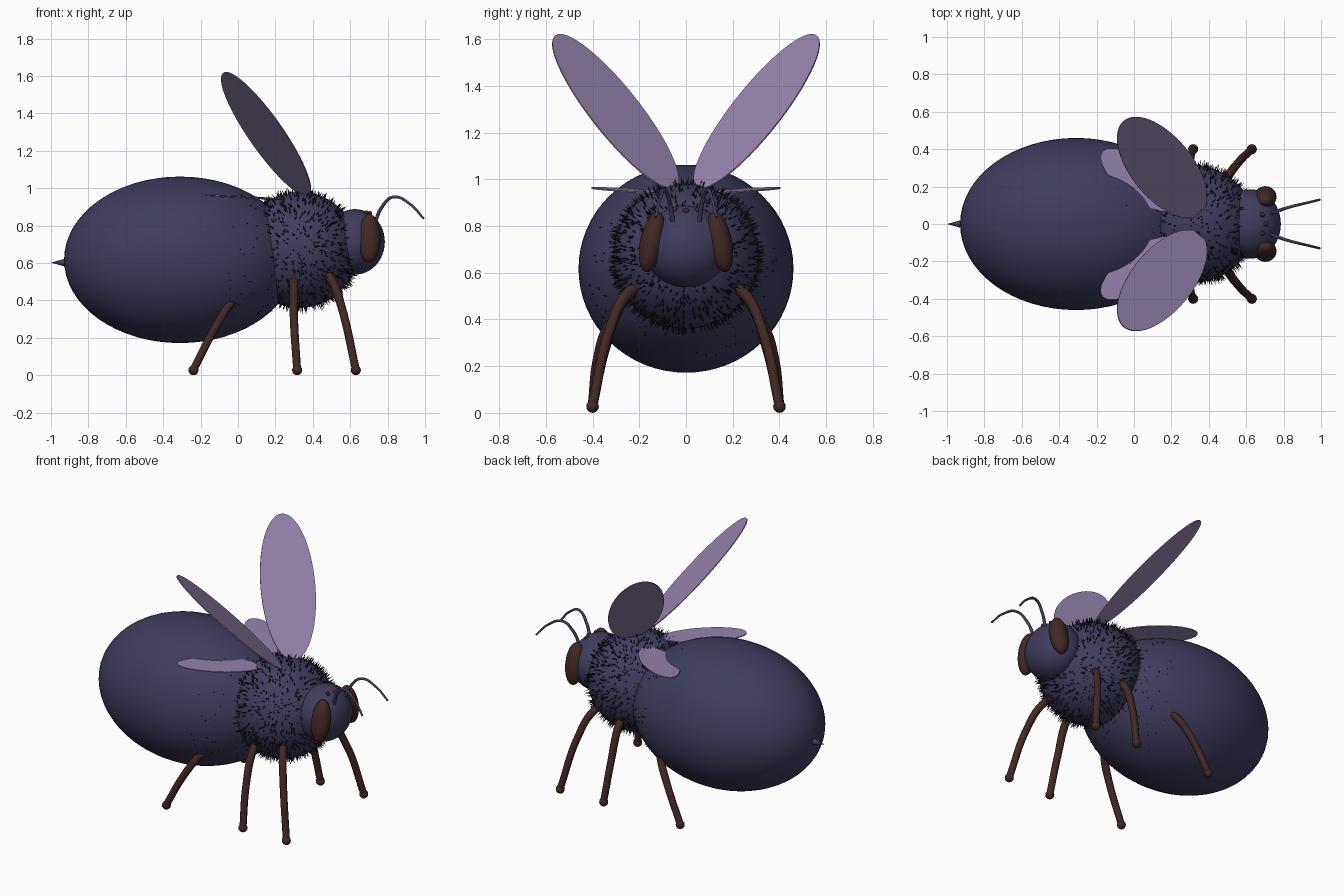
import bpy, bmesh, math, random
from mathutils import Vector, Matrix

if "Cube" in bpy.data.objects:
    bpy.data.objects.remove(bpy.data.objects["Cube"])

random.seed(4)


def material(name, rgb):
    m = bpy.data.materials.new(name)
    lin = [(c / 255 / 12.92 if c < 11 else ((c / 255 + 0.055) / 1.055) ** 2.4) for c in rgb]
    m.diffuse_color = (*lin, 1)
    m.use_nodes = True
    m.node_tree.nodes["Principled BSDF"].inputs["Base Color"].default_value = m.diffuse_color
    return m


NAVY = material("navy_body", (63, 61, 95))
BROWN = material("dark_brown", (66, 40, 37))
LILAC = material("lilac_wing", (148, 130, 172))
BLACK = material("black_hair", (28, 25, 28))


def finish(name, bm, mat, smooth=True):
    mesh = bpy.data.meshes.new(name)
    bmesh.ops.recalc_face_normals(bm, faces=bm.faces)
    bm.to_mesh(mesh)
    bm.free()
    for p in mesh.polygons:
        p.use_smooth = smooth
    mesh.materials.append(mat)
    ob = bpy.data.objects.new(name, mesh)
    bpy.context.collection.objects.link(ob)
    return ob


def ellipsoid(name, centre, radii, mat, rot=Matrix(), seg=48):
    bm = bmesh.new()
    bmesh.ops.create_uvsphere(bm, u_segments=seg, v_segments=seg // 2, radius=1)
    bm.transform(Matrix.Translation(centre) @ rot @ Matrix.Diagonal((*radii, 1)))
    return finish(name, bm, mat)


def tube(name, pts, radii, mat):
    cu = bpy.data.curves.new(name, 'CURVE')
    cu.dimensions = '3D'
    cu.bevel_depth = 1
    cu.bevel_resolution = 3
    cu.use_fill_caps = True
    cu.resolution_u = 8
    sp = cu.splines.new('BEZIER')
    sp.bezier_points.add(len(pts) - 1)
    for bp, p, r in zip(sp.bezier_points, pts, radii):
        bp.co, bp.radius = p, r
        bp.handle_left_type = bp.handle_right_type = 'AUTO'
    cu.materials.append(mat)
    ob = bpy.data.objects.new(name, cu)
    bpy.context.collection.objects.link(ob)


def wing(name, centre, long_axis, short_axis):
    # flat elliptical disc spanned by two half-axis vectors
    a, b = Vector(long_axis), Vector(short_axis)
    n = a.cross(b).normalized() * 0.003
    bm = bmesh.new()
    bmesh.ops.create_cone(bm, cap_ends=True, segments=56, radius1=1, radius2=1, depth=2)
    for v in bm.verts:
        v.co = Vector(centre) + a * v.co.x + b * v.co.y + n * v.co.z
    finish(name, bm, LILAC, False)


# body
ABD_C, ABD_R = Vector((-0.31, 0, 0.617)), Vector((0.62, 0.46, 0.445))
THX_C, THX_R = Vector((0.33, 0, 0.67)), Vector((0.31, 0.31, 0.31))
HEAD_C, HEAD_R = Vector((0.625, 0, 0.713)), Vector((0.16, 0.185, 0.175))
ellipsoid("abdomen", ABD_C, ABD_R, NAVY, seg=64)
ellipsoid("thorax", THX_C, THX_R, NAVY)
ellipsoid("head", HEAD_C, HEAD_R, NAVY)

# stinger
bm = bmesh.new()
bmesh.ops.create_cone(bm, cap_ends=True, segments=16, radius1=0.028, radius2=0, depth=0.1)
bm.transform(Matrix.Translation((-0.95, 0, 0.602)) @ Matrix.Rotation(-math.pi / 2, 4, 'Y'))
finish("stinger", bm, NAVY)

# simple eyes on top of the head
for i, (x, y) in enumerate([(0.705, 0), (0.685, 0.05), (0.685, -0.05)]):
    z = HEAD_C.z + HEAD_R.z * math.sqrt(1 - ((x - HEAD_C.x) / HEAD_R.x) ** 2 - (y / HEAD_R.y) ** 2)
    ellipsoid(f"simple_eye_{i + 1}", (x, y, z), (0.013,) * 3, BROWN, seg=12)

# mirrored parts
for side, s in (("left", 1), ("right", -1)):
    ellipsoid(f"{side}_eye", (0.702, s * 0.145, 0.732), (0.06, 0.052, 0.132), BROWN,
              Matrix.Rotation(s * 0.2, 4, 'X'), 32)
    tube(f"{side}_antenna",
         [(0.73, s * 0.055, 0.81), (0.77, s * 0.07, 0.90), (0.83, s * 0.09, 0.953),
          (0.92, s * 0.112, 0.915), (0.993, s * 0.13, 0.837)],
         [0.01, 0.009, 0.008, 0.007, 0.006], NAVY)
    wing(f"{side}_forewing", (0.15, s * 0.302, 1.29),
         (-0.211, s * 0.242, 0.33), (0.114, s * 0.12, -0.01))
    wing(f"{side}_hindwing", (0.03, s * 0.235, 0.952),
         (-0.2, s * 0.15, 0.012), (0.06, s * 0.08, 0.0))
    legs = {
        "front": [(0.46, 0.18, 0.55), (0.5, 0.25, 0.51), (0.555, 0.325, 0.36), (0.63, 0.4, 0.03)],
        "middle": [(0.3, 0.19, 0.56), (0.298, 0.27, 0.48), (0.3, 0.345, 0.28), (0.316, 0.4, 0.03)],
        "hind": [(0.0, 0.27, 0.43), (-0.05, 0.33, 0.37), (-0.13, 0.375, 0.24), (-0.238, 0.4, 0.03)],
    }
    for leg, pts in legs.items():
        path = [(x, s * y, z) for x, y, z in pts]
        tube(f"{side}_{leg}_leg", path, [0.025, 0.024, 0.022, 0.021], BROWN)
        ellipsoid(f"{side}_{leg}_foot", (path[-1][0], path[-1][1], 0.027), (0.027,) * 3, BROWN, seg=16)


# fuzz: thin spikes scattered over the thorax and the front of the abdomen
def inside(p, c, r):
    return sum(((p[i] - c[i]) / r[i]) ** 2 for i in range(3)) < 1


def spike(bm, p, d, length, r):
    u = d.orthogonal().normalized()
    w = d.cross(u)
    base = [bm.verts.new(p - d * 0.004 + r * (u * math.cos(t) + w * math.sin(t)))
            for t in (0, 2.094, 4.189)]
    tip = bm.verts.new(p + d * length)
    for i in range(3):
        bm.faces.new((base[i], base[(i + 1) % 3], tip))


def random_dir():
    return Vector([random.gauss(0, 1) for _ in range(3)]).normalized()


bm = bmesh.new()
for _ in range(1500):
    n = random_dir()
    p = THX_C + n * 0.309
    if inside(p, ABD_C, ABD_R) or inside(p, HEAD_C, HEAD_R):
        continue
    spike(bm, p, (n + 0.3 * random_dir()).normalized(), random.uniform(0.02, 0.042), 0.0045)
for _ in range(900):
    n = random_dir()
    p = ABD_C + Vector([n[i] * ABD_R[i] for i in range(3)])
    if p.x > random.uniform(-0.1, 0.25) and not inside(p, THX_C, THX_R):
        spike(bm, p, n, 0.008, 0.005)
finish("body_fuzz", bm, BLACK, False)
